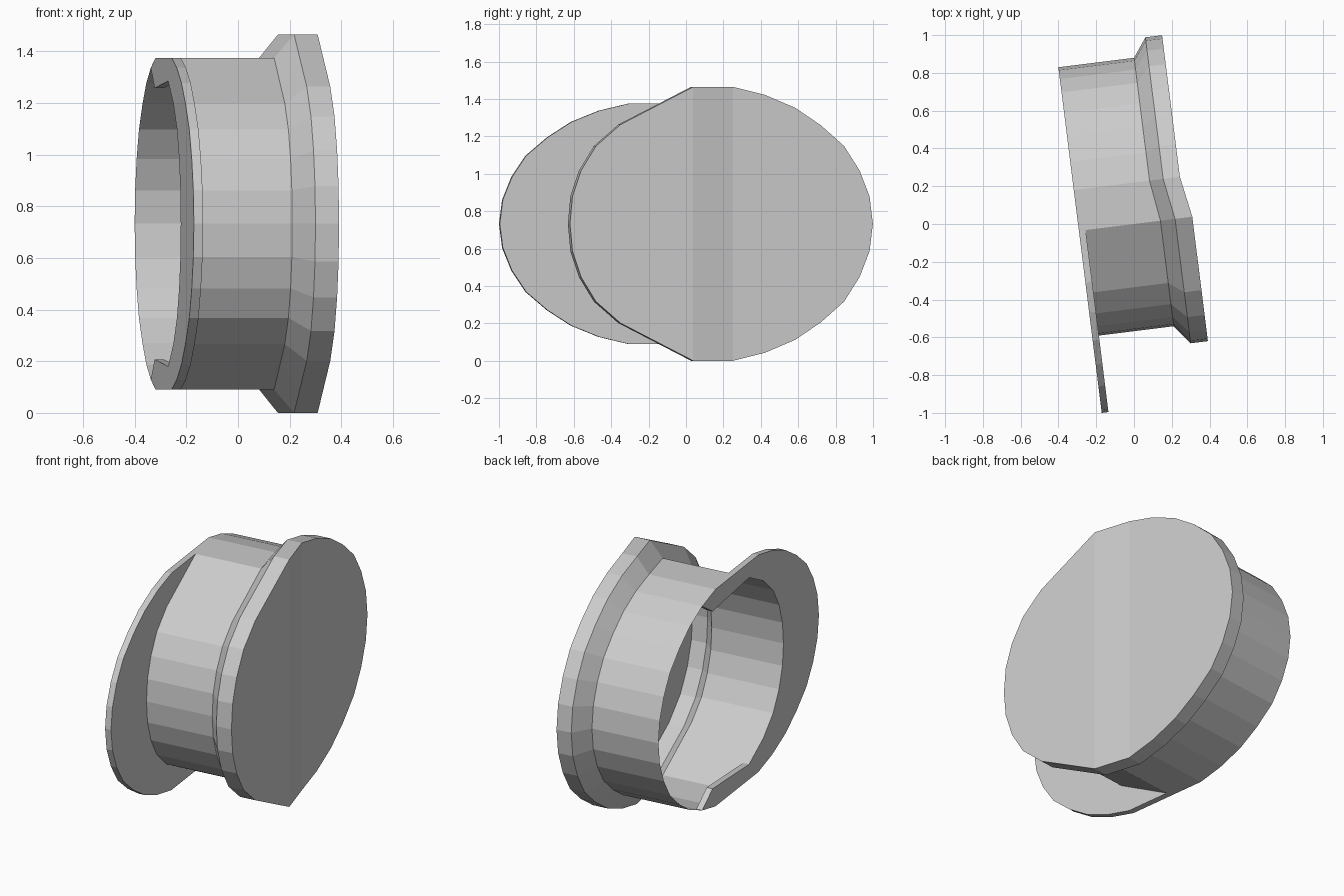
import bpy, bmesh, math

if "Cube" in bpy.data.objects:
    bpy.data.objects.remove(bpy.data.objects["Cube"])

TILT = math.radians(7.15)   # whole part is turned about z
MID_Z = 0.7325
V0, V1 = 0.0, 0.218         # centres of the two half ovals

# quarter profiles (outward, upward) of the rounded ends
ARC = [(1, 0), (.976, .2), (.905, .389), (.795, .567), (.628, .72), (.445, .847), (.23, .941), (0, 1)]
SIDE = [(1, 0), (.98, .2), (.91, .389), (.79, .567), (.59, .725), (.30, .86), (0, 1)]


def half(profile, centre, a, h):
    """Half oval running from bottom, round the end, to the top."""
    pts = [(centre + a * c, -h * s) for c, s in reversed(profile)]
    return pts + [(centre + a * c, h * s) for c, s in profile[1:]]


def make_object(name, bm):
    bmesh.ops.recalc_face_normals(bm, faces=bm.faces)
    me = bpy.data.meshes.new(name)
    bm.to_mesh(me)
    bm.free()
    ob = bpy.data.objects.new(name, me)
    bpy.context.collection.objects.link(ob)
    ob.rotation_euler.z = TILT
    ob.location.z = MID_Z
    return ob


# shell: sleeve, flare, rim and closed end, lofted through four rings
# each ring: right radius, left radius, half height, right depth, left depth
RINGS = [(.655, .563, .6425, -.294, -.258),
         (.655, .563, .6425, .110, .141),
         (.755, .664, .7325, .183, .219),
         (.755, .664, .7325, .272, .311)]
bm = bmesh.new()
loops = []
for ar, al, h, ur, ul in RINGS:
    right = [bm.verts.new((ur, v, z)) for v, z in half(ARC, V1, ar, h)]
    left = [bm.verts.new((ul, v, z)) for v, z in reversed(half(SIDE, V0, -al, h))]
    loops.append((right, left))
for (r0, l0), (r1, l1) in zip(loops, loops[1:]):
    a, b = r0 + l0, r1 + l1
    for i in range(len(a)):
        j = (i + 1) % len(a)
        bm.faces.new((a[i], a[j], b[j], b[i]))
right, left = loops[-1]
bm.faces.new(right)
bm.faces.new(left)
bm.faces.new((right[-1], left[0], left[-1], right[0]))
make_object("hollow_cap_shell", bm)

# flange: flat C-shaped plate around the open end
outer = [(.37, -.604), (V1, -.6425)] + half(ARC, -.276, -.695, .6425) + [(V1, .6425), (.37, .604)]
inner = [(.25, .525)] + list(reversed(half(SIDE, V0, -.563, .6425)[1:-1])) + [(.25, -.525)]
bm = bmesh.new()
face = bm.faces.new([bm.verts.new((-.294, v, z)) for v, z in outer + inner])
ext = bmesh.ops.extrude_face_region(bm, geom=[face], use_keep_orig=True)
moved = [g for g in ext["geom"] if isinstance(g, bmesh.types.BMVert)]
bmesh.ops.translate(bm, verts=moved, vec=(.036, 0, 0))
make_object("end_flange", bm)
